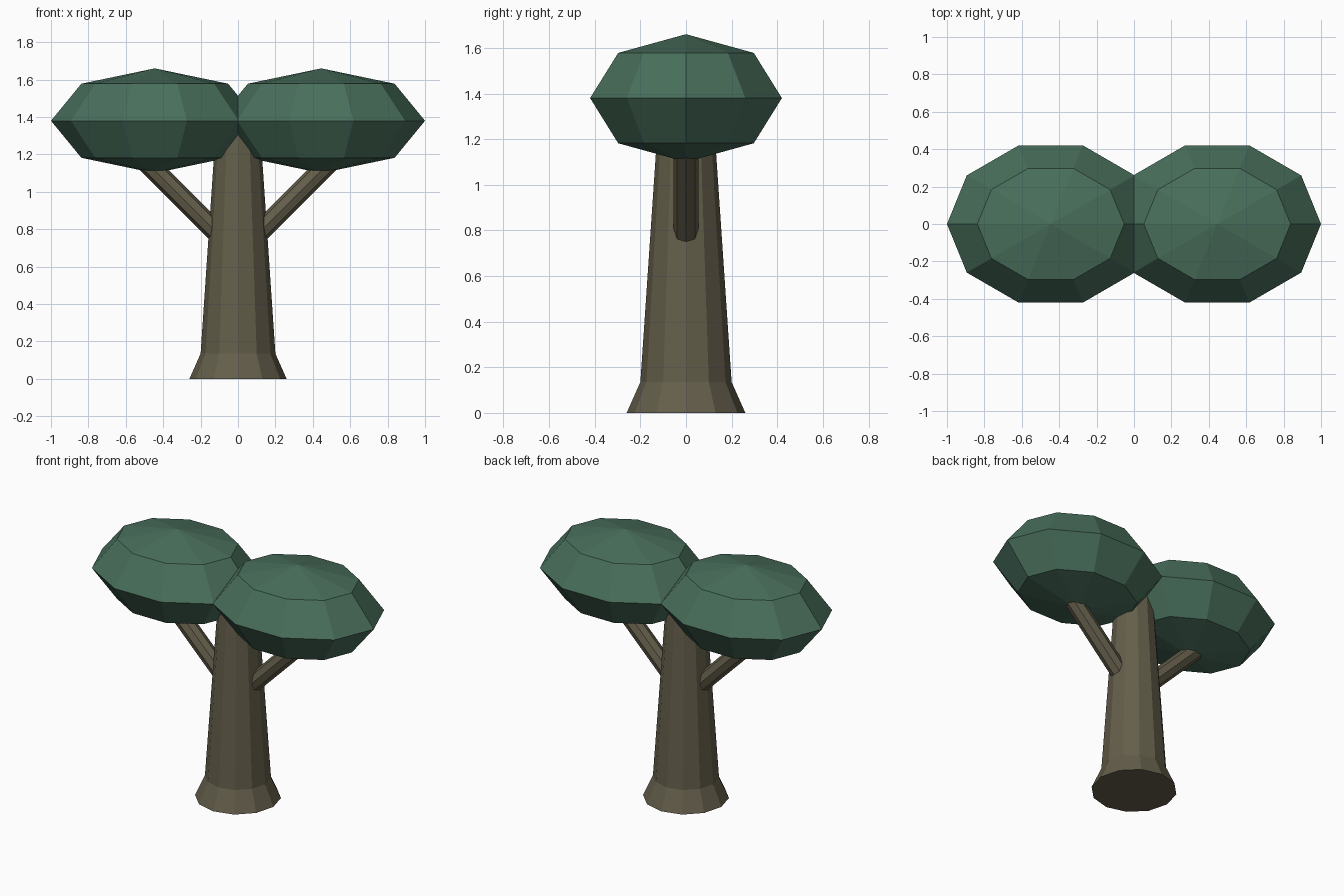
import bpy, math
from mathutils import Vector, Matrix

if "Cube" in bpy.data.objects:
    bpy.data.objects.remove(bpy.data.objects["Cube"])


def material(name, rgb):
    m = bpy.data.materials.new(name)
    m.diffuse_color = (*rgb, 1)
    m.use_nodes = True
    m.node_tree.nodes["Principled BSDF"].inputs["Base Color"].default_value = m.diffuse_color
    return m


BARK = material("bark brown", (0.127, 0.112, 0.069))
LEAF = material("leaf green", (0.066, 0.158, 0.105))


def lathe(name, profile, sides, mat, matrix=Matrix()):
    """Faceted solid from (radius, z) pairs; a zero radius makes a pole."""
    verts, rings, faces = [], [], []
    for r, z in profile:
        n = 1 if r == 0 else sides
        rings.append([len(verts) + i for i in range(n)])
        for i in range(n):
            a = 2 * math.pi * i / sides
            verts.append(matrix @ Vector((r * math.cos(a), r * math.sin(a), z)))
    for lo, hi in zip(rings, rings[1:]):
        for i in range(sides):
            j = (i + 1) % sides
            quad = [lo[i % len(lo)], lo[j % len(lo)], hi[j % len(hi)], hi[i % len(hi)]]
            faces.append(list(dict.fromkeys(quad)))
    if len(rings[0]) > 1:
        faces.append(rings[0][::-1])
    if len(rings[-1]) > 1:
        faces.append(rings[-1])
    me = bpy.data.meshes.new(name)
    me.from_pydata(verts, [], faces)
    me.materials.append(mat)
    ob = bpy.data.objects.new(name, me)
    bpy.context.collection.objects.link(ob)
    return ob


# Tapered trunk with flared foot
lathe("trunk", [(0.26, 0), (0.20, 0.135), (0.117, 1.36)], 12, BARK)

# Ball profile with poles and three rings
ball = [(math.cos(a), math.sin(a)) for a in (-math.pi / 4, 0, math.pi / 4)]
ball = [(0, -1)] + ball + [(0, 1)]

for side, s in (("left", -1), ("right", 1)):
    # Branch leaning out at 45 degrees, from inside the trunk into the leaves
    lean = Matrix.Translation((s * 0.06, 0, 0.73)) @ Matrix.Rotation(s * math.pi / 4, 4, 'Y')
    lathe(side + "_branch", [(0.055, 0), (0.055, 0.62)], 8, BARK, lean)
    # Flattened leaf crown, turned so that both sides mirror each other
    place = (Matrix.Translation((s * 0.445, 0, 1.38))
             @ Matrix.Rotation(0 if s > 0 else math.pi, 4, 'Z')
             @ Matrix.Diagonal((0.555, 0.442, 0.28, 1)))
    lathe(side + "_crown", ball, 10, LEAF, place)
